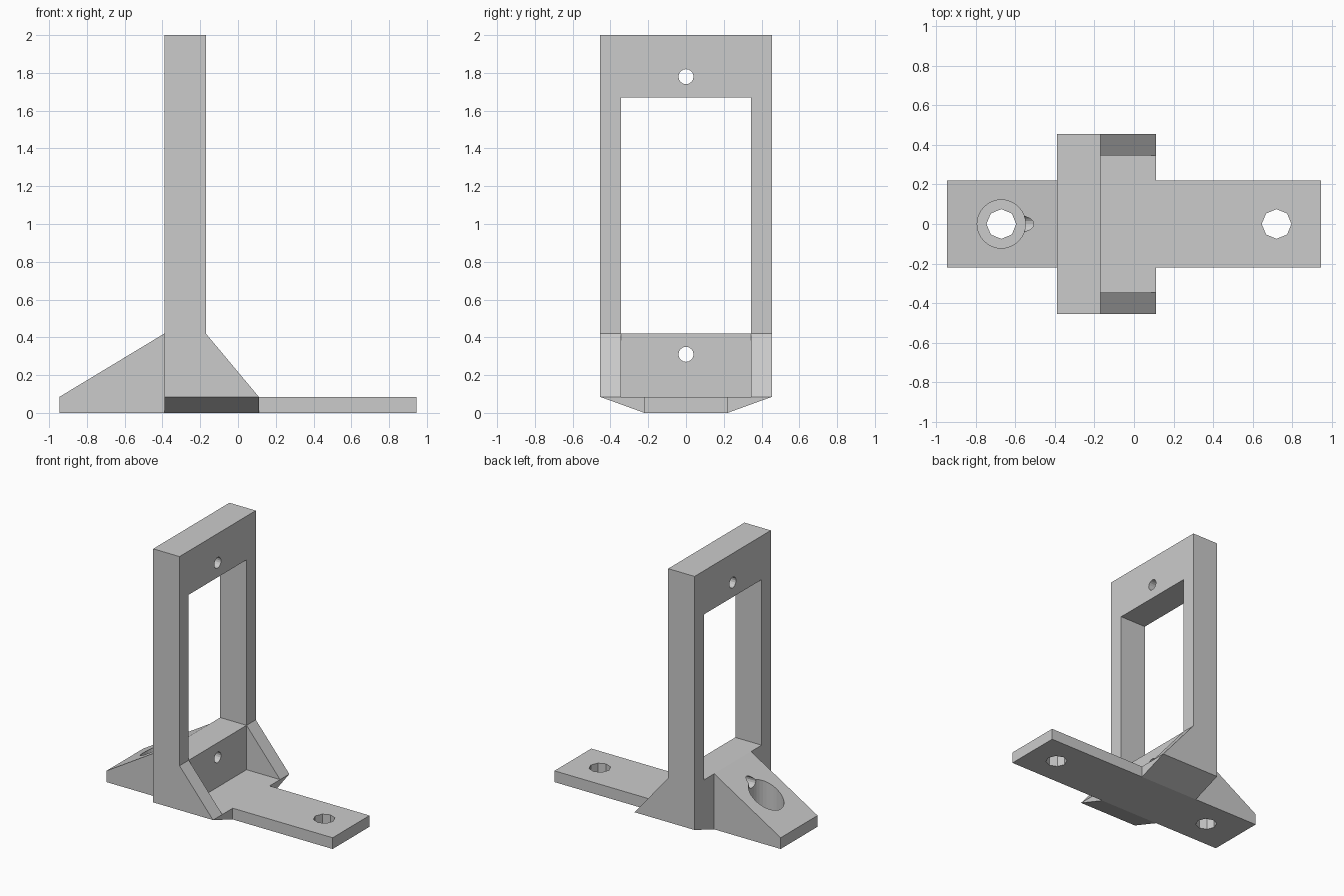
import bpy
import bmesh
from math import pi
from mathutils import Matrix, Vector

cube = bpy.data.objects.get("Cube")
if cube:
    bpy.data.objects.remove(cube, do_unlink=True)

grey = bpy.data.materials.new("plain grey")
grey.use_nodes = True
colour = (0.6, 0.6, 0.6, 1)
grey.diffuse_color = colour
grey.node_tree.nodes["Principled BSDF"].inputs["Base Color"].default_value = colour

# Shared dimensions
BACK, FACE, TOE = -0.39, -0.17, 0.11      # x of column back, column face, foot end
HALF, INNER, STRIP = 0.455, 0.345, 0.22   # half widths: column, window, base strip
THICK, SILL, END = 0.085, 0.42, 0.945     # base thickness, window sill, base end


def finish(name, bm):
    bmesh.ops.recalc_face_normals(bm, faces=bm.faces)
    mesh = bpy.data.meshes.new(name)
    bm.to_mesh(mesh)
    bm.free()
    mesh.materials.append(grey)
    obj = bpy.data.objects.new(name, mesh)
    bpy.context.collection.objects.link(obj)
    return obj


def prism(name, outline, axis, start, stop):
    """Extrude a 2D outline along x (outline is y,z) or y (outline is x,z)."""
    bm = bmesh.new()
    place = (lambda a, b: (start, a, b)) if axis == "x" else (lambda a, b: (a, start, b))
    face = bm.faces.new([bm.verts.new(place(a, b)) for a, b in outline])
    out = bmesh.ops.extrude_face_region(bm, geom=[face])
    shift = Vector((stop - start, 0, 0) if axis == "x" else (0, stop - start, 0))
    moved = [v for v in out["geom"] if isinstance(v, bmesh.types.BMVert)]
    bmesh.ops.translate(bm, verts=moved, vec=shift)
    return finish(name, bm)


def rod(name, centre, radius, depth, sides, along_x=False):
    bm = bmesh.new()
    turn = Matrix.Rotation(pi / 2, 4, "Y") if along_x else Matrix()
    bmesh.ops.create_cone(bm, cap_ends=True, segments=sides, radius1=radius,
                          radius2=radius, depth=depth,
                          matrix=Matrix.Translation(centre) @ turn)
    return finish(name, bm)


def combine(body, other, operation):
    other.hide_render = True
    mod = body.modifiers.new(other.name, "BOOLEAN")
    mod.operation = operation
    mod.solver = "EXACT"
    mod.object = other
    bpy.context.view_layer.objects.active = body
    bpy.ops.object.modifier_apply(modifier=mod.name)
    bpy.data.objects.remove(other, do_unlink=True)


# Upright column with tapered underside
body = prism("bracket", [(-STRIP, 0), (STRIP, 0), (HALF, THICK), (HALF, 2),
                         (-HALF, 2), (-HALF, THICK)], "x", BACK, FACE)

# Foot, base strip, rear wedge and two side gussets
parts = [
    prism("foot", [(-STRIP, 0), (STRIP, 0), (HALF, THICK), (-HALF, THICK)],
          "x", BACK, TOE),
    prism("base_strip", [(-END, 0), (END, 0), (END, THICK), (-END, THICK)],
          "y", -STRIP, STRIP),
    prism("rear_wedge", [(-END, 0), (FACE, 0), (FACE, SILL), (BACK, SILL),
                         (-END, THICK)], "y", -STRIP, STRIP),
]
for side in (-1, 1):
    parts.append(prism("gusset", [(BACK, THICK), (TOE, THICK), (FACE, SILL),
                                  (BACK, SILL)], "y", side * INNER, side * HALF))
for part in parts:
    combine(body, part, "UNION")

# Window, bolt holes, counterbore and cross holes
cutters = [
    prism("window", [(-INNER, SILL), (INNER, SILL), (INNER, 1.67), (-INNER, 1.67)],
          "x", -0.6, 0.2),
    rod("rear_bolt_hole", (-0.67, 0, 0), 0.075, 1, 8),
    rod("front_bolt_hole", (0.72, 0, 0), 0.075, 1, 8),
    rod("counterbore", (-0.67, 0, THICK + 0.5), 0.122, 1, 32),
    rod("upper_cross_hole", (-0.28, 0, 1.78), 0.04, 1, 16, True),
    rod("lower_cross_hole", (-0.4, 0, 0.31), 0.04, 1, 16, True),
]
for cutter in cutters:
    combine(body, cutter, "DIFFERENCE")
